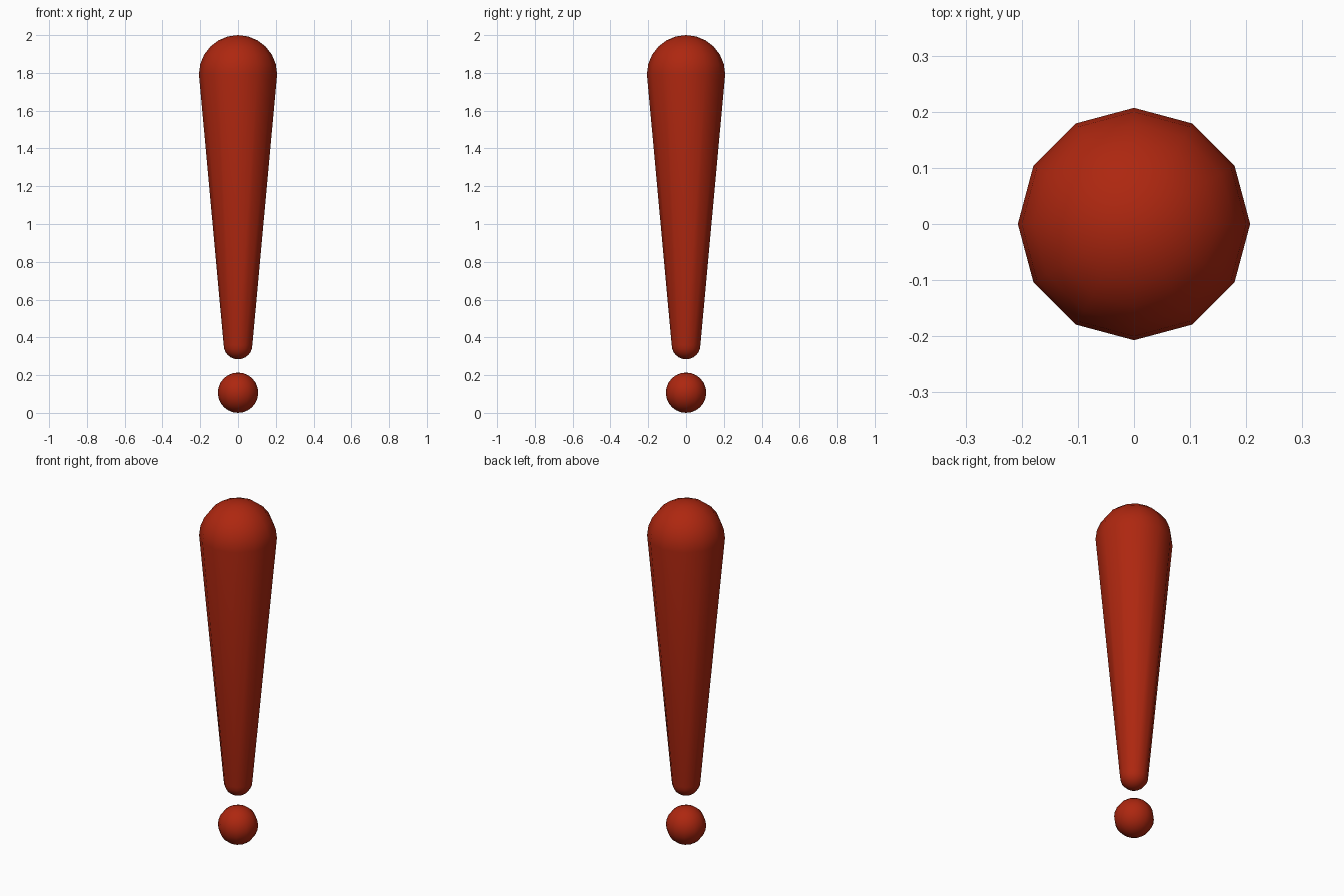
import bpy
import math

if "Cube" in bpy.data.objects:
    bpy.data.objects.remove(bpy.data.objects["Cube"])

SIDES = 12   # sides around the axis
STEPS = 6    # rings per quarter arc

red = bpy.data.materials.new("red")
red.diffuse_color = (0.42, 0.02, 0.005, 1)
red.use_nodes = True
red.node_tree.nodes["Principled BSDF"].inputs["Base Color"].default_value = red.diffuse_color


def arc(radius, centre, a0, a1, steps):
    """Profile points (r, z) along an arc, angles in degrees from horizontal."""
    pts = []
    for i in range(steps + 1):
        a = math.radians(a0 + (a1 - a0) * i / steps)
        pts.append((radius * math.cos(a), centre + radius * math.sin(a)))
    return pts


def lathe(name, profile):
    """Spin a bottom-to-top profile, whose ends lie on the axis, around z."""
    inner = profile[1:-1]
    verts = [(0, 0, profile[0][1])]
    for r, z in inner:
        for k in range(SIDES):
            a = 2 * math.pi * k / SIDES
            verts.append((r * math.cos(a), r * math.sin(a), z))
    verts.append((0, 0, profile[-1][1]))
    last = len(verts) - 1
    top = 1 + (len(inner) - 1) * SIDES
    faces = []
    for k in range(SIDES):
        n = (k + 1) % SIDES
        faces.append((0, 1 + n, 1 + k))
        for i in range(len(inner) - 1):
            b = 1 + i * SIDES
            faces.append((b + k, b + n, b + SIDES + n, b + SIDES + k))
        faces.append((top + k, top + n, last))
    mesh = bpy.data.meshes.new(name)
    mesh.from_pydata(verts, [], faces)
    mesh.materials.append(red)
    mesh.shade_smooth()
    obj = bpy.data.objects.new(name, mesh)
    bpy.context.collection.objects.link(obj)
    return obj


# Tapered stroke with a rounded end at each tip
lathe("tapered_stroke",
      arc(0.076, 0.36, -90, 0, STEPS) + arc(0.207, 1.793, 0, 90, STEPS))

# Round dot under the stroke
lathe("dot", arc(0.107, 0.107, -90, 90, 2 * STEPS))
